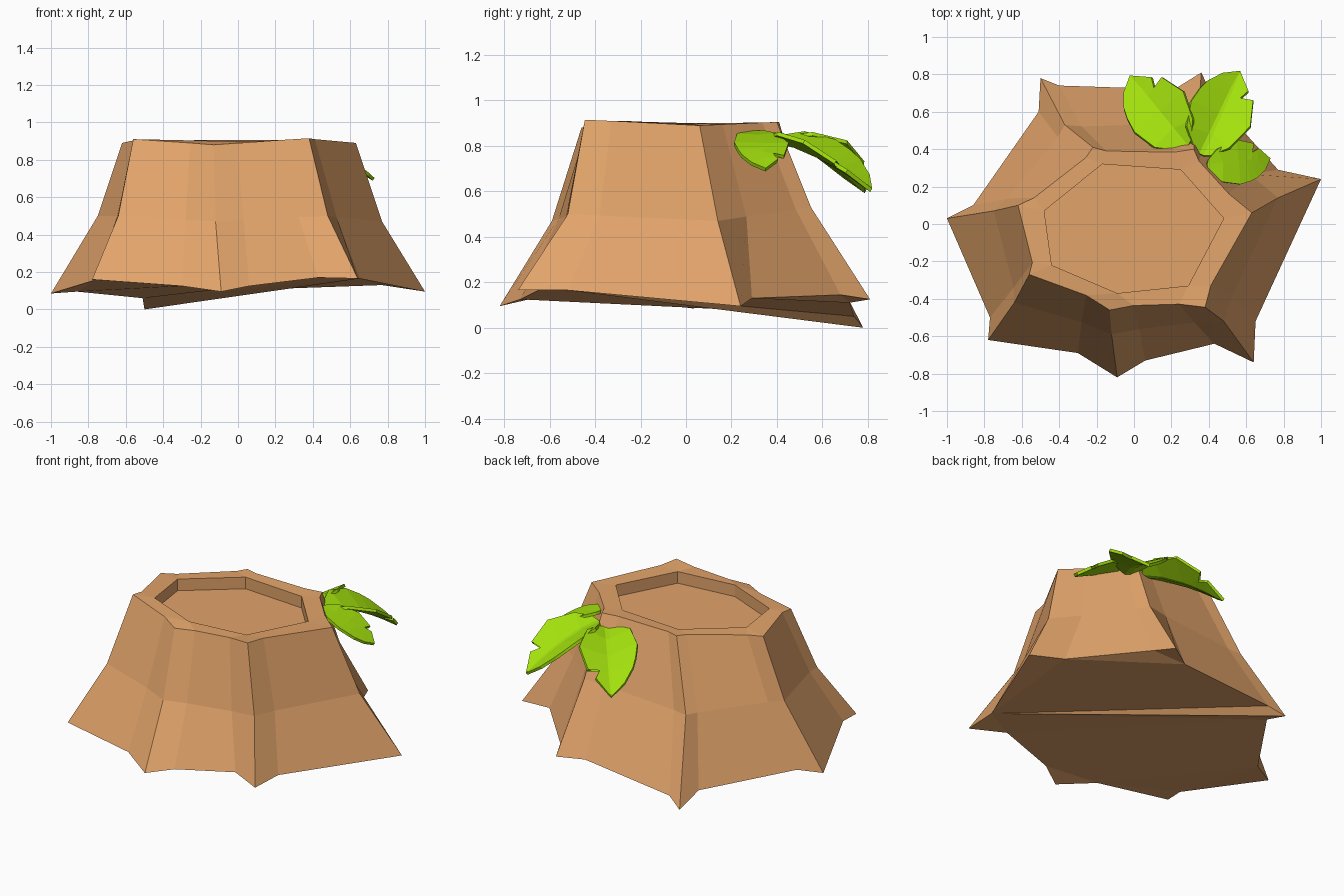
import bpy
import bmesh
from mathutils import Vector

default_cube = bpy.data.objects.get("Cube")
if default_cube:
    bpy.data.objects.remove(default_cube, do_unlink=True)


def make_material(name, red, green, blue):
    material = bpy.data.materials.new(name)
    material.use_nodes = True
    colour = (red, green, blue, 1)
    material.diffuse_color = colour
    shader = next(n for n in material.node_tree.nodes if n.type == "BSDF_PRINCIPLED")
    shader.inputs["Base Color"].default_value = colour
    return material


def add_object(name, bm, material):
    bmesh.ops.recalc_face_normals(bm, faces=bm.faces)
    mesh = bpy.data.meshes.new(name)
    bm.to_mesh(mesh)
    bm.free()
    mesh.materials.append(material)
    obj = bpy.data.objects.new(name, mesh)
    bpy.context.collection.objects.link(obj)
    return obj


wood = make_material("warm wood", 0.76, 0.37, 0.145)
leaf_green = make_material("leaf green", 0.365, 0.75, 0.004)

# Root ridges, counterclockwise: base, mid and top points, then recess corner
RIDGES = [
    ((.64, -.74, .165), (.48, -.52, .5), (.38, -.445, .915), (.29, -.33)),
    ((1, .24, .095), (.77, .14, .47), (.63, .06, .89), (.48, .03)),
    ((.36, .81, .125), (.34, .55, .53), (.32, .4, .905), (.25, .29)),
    ((-.5, .78, 0), (-.37, .53, .48), (-.22, .41, .905), (-.17, .32)),
    ((-1, .03, .085), (-.75, .07, .5), (-.62, .1, .89), (-.48, .07)),
    ((-.78, -.62, .16), (-.64, -.42, .5), (-.56, -.27, .91), (-.44, -.22)),
    ((-.09, -.82, .095), (-.12, -.59, .47), (-.13, -.46, .88), (-.09, -.37)),
]

# Hollows following each ridge: share of the way to the next ridge, base point
HOLLOWS = [
    [(.2, (.65, -.52, .165))],
    [(.32, (.77, .29, .13)), (.86, (.42, .68, .145))],
    [(.18, (.215, .72, .11)), (.88, (-.4, .74, .05))],
    [(.12, (-.51, .6, .06)), (.85, (-.86, .1, .095))],
    [(.85, (-.77, -.5, .155))],
    [(.68, (-.3, -.69, .125))],
    [(.25, (.06, -.73, .125)), (.75, (.43, -.64, .17))],
]
MID_INSET = Vector((.98, .98, 1))
TOP_INSET = Vector((.955, .955, 1))
RIM_HEIGHT, FLOOR_HEIGHT = .9, .825


def build_stump():
    bm = bmesh.new()
    rims = [bm.verts.new((x, y, RIM_HEIGHT)) for *_, (x, y) in RIDGES]
    floors = [bm.verts.new((x, y, FLOOR_HEIGHT)) for *_, (x, y) in RIDGES]
    columns = []
    for i, (base, mid, top, _) in enumerate(RIDGES):
        j = (i + 1) % len(RIDGES)
        columns.append([bm.verts.new(p) for p in (base, mid, top)] + [rims[i], floors[i]])
        for share, hollow in HOLLOWS[i]:
            near = i if share < .5 else j
            upper = [Vector(RIDGES[i][k]).lerp(Vector(RIDGES[j][k]), share) * inset
                     for k, inset in ((1, MID_INSET), (2, TOP_INSET))]
            columns.append([bm.verts.new(p) for p in (hollow, *upper)] + [rims[near], floors[near]])
    # Flared bark, rim and recess wall
    for a, b in zip(columns, columns[1:] + columns[:1]):
        for k in range(len(a) - 1):
            corners = list(dict.fromkeys((a[k], b[k], b[k + 1], a[k + 1])))
            if len(corners) > 2:
                bm.faces.new(corners)
    # Cut floor
    bm.faces.new(floors)
    # Slanting underside, split along the line from the lowest root to the front
    feet = [column[0] for column in columns]
    lowest = min(range(len(feet)), key=lambda k: feet[k].co.z)
    halves = (feet[1:lowest + 1],
              [feet[1], feet[lowest], feet[lowest + 1]],
              feet[lowest + 1:] + feet[:2])
    underside = [bm.faces.new(half) for half in halves]
    bmesh.ops.triangulate(bm, faces=underside)
    return add_object("stump", bm, wood)


# Leaf halves as (along, across) shares of the length, with one notched side
RIB = [0, .25, .5, .62, .7, .8, 1]
PLAIN_SIDE = [(.03, .1), (.21, .28), (.48, .35), (.65, .32), (.76, .28), (.9, .17), (1, 0)]
NOTCHED_SIDE = [(.03, -.1), (.19, -.25), (.5, -.36), (.77, -.27), (.66, -.1), (.84, -.18), (1, 0)]
RIB_WIDTH = .03


def add_leaf(name, base, tip, drop, fold, flip=1):
    start = Vector(base)
    along = Vector((*tip, start.z)) - start
    across = Vector((-along.y, along.x, 0)) * flip

    def place(u, v):
        height = fold * max(0, abs(v) - RIB_WIDTH) - drop * u ** 1.6
        return start + along * u + across * v + Vector((0, 0, height))

    # Drooping blade: a flat middle rib with a folded half on each side
    bm = bmesh.new()
    point = bm.verts.new(place(1, 0))
    ribs = []
    for sign, side in ((1, PLAIN_SIDE), (-1, NOTCHED_SIDE)):
        rib = [bm.verts.new(place(u, sign * RIB_WIDTH * (1 - u / 2))) for u in RIB[:-1]] + [point]
        edge = [bm.verts.new(place(u, v)) for u, v in side[:-1]] + [point]
        ribs.append(rib)
        for k in range(len(RIB) - 1):
            bm.faces.new(list(dict.fromkeys((rib[k], edge[k], edge[k + 1], rib[k + 1]))))
    left, right = ribs
    for k in range(len(RIB) - 1):
        bm.faces.new(list(dict.fromkeys((left[k], right[k], right[k + 1], left[k + 1]))))
    blade = add_object(name, bm, leaf_green)
    thickness = blade.modifiers.new("thickness", "SOLIDIFY")
    thickness.thickness = .018
    thickness.offset = 0


build_stump()
add_leaf("back_leaf", (.28, .41, .825), (-.02, .79), .225, .2)
add_leaf("middle_leaf", (.36, .37, .825), (.565, .815), .22, .2)
add_leaf("side_leaf", (.39, .31, .86), (.725, .35), .165, 0, flip=-1)
